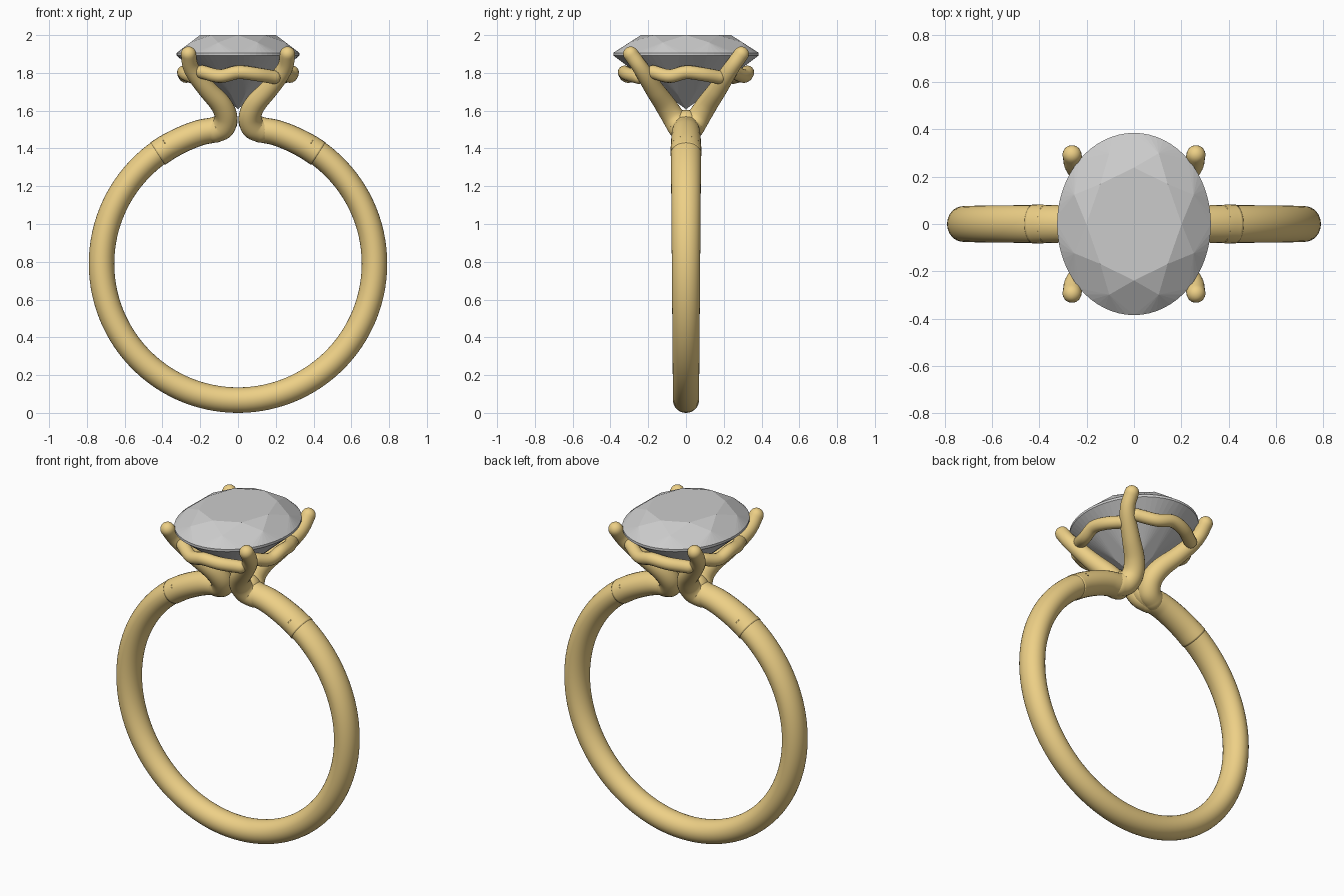
import bpy, bmesh, math
from mathutils import Vector

if "Cube" in bpy.data.objects:
    bpy.data.objects.remove(bpy.data.objects["Cube"])

gold = bpy.data.materials.new("gold")
gold.diffuse_color = (0.85, 0.63, 0.24, 1)
gold.use_nodes = True
gold.node_tree.nodes["Principled BSDF"].inputs["Base Color"].default_value = gold.diffuse_color


def spline(pts, n=8):
    """Smooth Catmull-Rom samples through points of any dimension."""
    pts = [Vector(p) for p in pts]
    pts = [2 * pts[0] - pts[1]] + pts + [2 * pts[-1] - pts[-2]]
    out = []
    for i in range(1, len(pts) - 2):
        a, b, c, d = pts[i - 1:i + 3]
        for k in range(n):
            t = k / n
            out.append(0.5 * (2 * b + (c - a) * t + (2 * a - 5 * b + 4 * c - d) * t * t
                              + (3 * b - a - 3 * c + d) * t ** 3))
    return out + [pts[-2]]


def finish(name, bm, mat=None, smooth=True):
    bmesh.ops.recalc_face_normals(bm, faces=bm.faces)
    me = bpy.data.meshes.new(name)
    bm.to_mesh(me)
    bm.free()
    ob = bpy.data.objects.new(name, me)
    bpy.context.collection.objects.link(ob)
    if mat:
        me.materials.append(mat)
    for p in me.polygons:
        p.use_smooth = smooth
    return ob


def sweep(name, path, radii, side, caps=(True, True), seg=24):
    """Elliptical tube; radii are (along side, across side); rounded ends."""
    side = Vector(side)
    n = len(path)
    rings = []
    for i, p in enumerate(path):
        t = (path[min(i + 1, n - 1)] - path[max(i - 1, 0)]).normalized()
        rings.append((p, t, radii[i][0], radii[i][1]))
    steps = [k * math.pi / 12 for k in range(1, 6)] + [1.5]

    def cap(ring, s):
        p, t, a, b = ring
        return [(p + t * s * b * math.sin(q), t, a * math.cos(q), b * math.cos(q)) for q in steps]
    start = cap(rings[0], -1)[::-1] if caps[0] else []
    end = cap(rings[-1], 1) if caps[1] else []
    bm = bmesh.new()
    loops = []
    for p, t, a, b in start + rings + end:
        v = t.cross(side).normalized()
        u = v.cross(t)
        loops.append([bm.verts.new(p + u * a * math.cos(q) + v * b * math.sin(q))
                      for q in (2 * math.pi * j / seg for j in range(seg))])
    for A, B in zip(loops, loops[1:]):
        for j in range(seg):
            k = (j + 1) % seg
            bm.faces.new((A[j], A[k], B[k], B[j]))
    bm.faces.new(loops[0])
    bm.faces.new(loops[-1])
    return finish(name, bm, gold)


# Shank: round band open at the top, a little slimmer at the bottom
CZ, R, H = 0.79, 0.7225, 0.0675
path, radii = [], []
gap = math.radians(31)
for i in range(97):
    a = gap + (2 * math.pi - 2 * gap) * i / 96
    path.append(Vector((R * math.sin(a), 0, CZ + R * math.cos(a))))
    radii.append((0.075 + 0.006 * math.cos(a), H))
sweep("shank", path, radii, (0, 1, 0), (False, False), 32)

for sx, sn in ((-1, "left"), (1, "right")):
    # Shoulder: continues the band and turns up at the middle
    pts = spline([(.425, 0, 1.373), (.36, 0, 1.414), (.28, 0, 1.454), (.20, 0, 1.484),
                  (.13, 0, 1.498), (.085, 0, 1.515), (.068, 0, 1.54)])
    pts = [Vector((sx * p.x, p.y, p.z)) for p in pts]
    m = len(pts) - 1
    sweep(sn + "_shoulder", pts,
          [(0.083 - 0.015 * i / m, 0.071 - 0.006 * i / m) for i in range(m + 1)],
          (0, 1, 0), (False, True))
    # Prongs: two per side, fourth value is the radius
    for sy, yn in ((-1, "front"), (1, "back")):
        pr = spline([(.12, .015, 1.492, .062), (.078, .035, 1.515, .063), (.064, .07, 1.57, .060),
                     (.092, .112, 1.635, .056), (.16, .165, 1.71, .050), (.222, .213, 1.785, .045),
                     (.253, .25, 1.84, .041), (.262, .293, 1.9, .040)])
        sweep(f"{yn}_{sn}_prong", [Vector((sx * p[0], sy * p[1], p[2])) for p in pr],
              [(p[3], p[3]) for p in pr], (0, 1, 0))

# Gallery bars: four wavy rails between the prongs
for k, name in enumerate(("front", "right", "back", "left")):
    w, mid, end = ((.19, .325, .25), (.175, .287, .235))[k % 2]
    c, s = round(math.cos(k * math.pi / 2)), round(math.sin(k * math.pi / 2))
    pts = []
    for t, z in ((-1, 1.805), (-.5, 1.783), (0, 1.803), (.5, 1.793), (1, 1.777)):
        x, y = w * t, -(mid + (end - mid) * t * t)
        pts.append((c * x - s * y, s * x + c * y, z))
    pts = spline(pts)
    sweep(name + "_gallery_bar", pts, [(.036, .036)] * len(pts), (0, 0, 1), seg=16)

# Stone: oval brilliant cut with flat facets, hull of its facet corners
bm = bmesh.new()
for count, off, r, z in ((8, 0, .62, 2.0), (8, .5, .84, 1.961), (64, 0, 1, 1.906),
                         (64, 0, 1, 1.892), (8, .5, .30, 1.685), (1, 0, 0, 1.608)):
    for i in range(count):
        a = 2 * math.pi * (i + off) / count
        bm.verts.new((.325 * r * math.sin(a), .385 * r * math.cos(a), z))
bmesh.ops.convex_hull(bm, input=bm.verts)
bmesh.ops.dissolve_limit(bm, angle_limit=math.radians(1), verts=bm.verts, edges=bm.edges)
finish("stone", bm, smooth=False)
